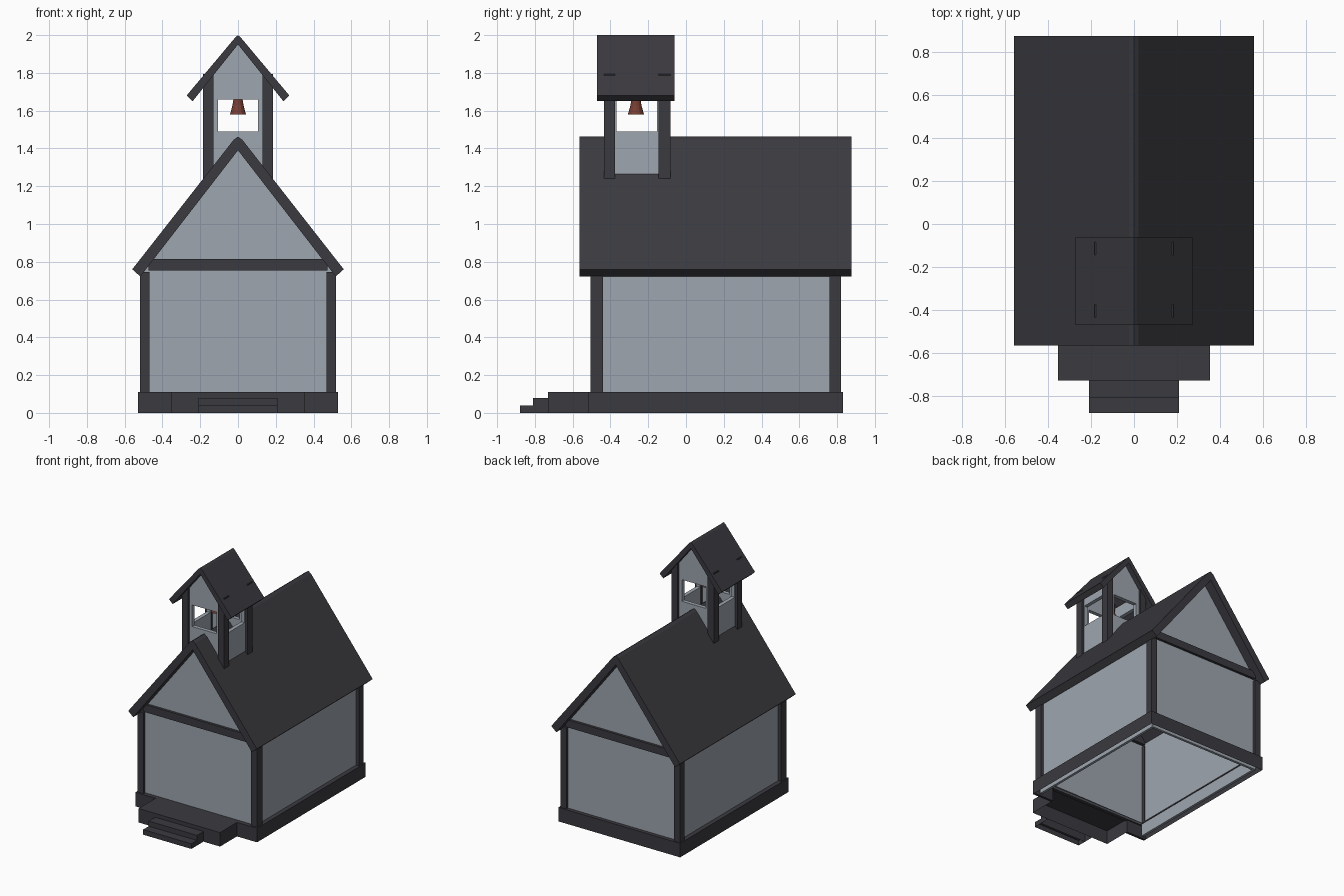
import bpy, bmesh, math
from mathutils import Vector

if "Cube" in bpy.data.objects:
    bpy.data.objects.remove(bpy.data.objects["Cube"])


def material(name, rgb):
    m = bpy.data.materials.new(name)
    m.diffuse_color = (*rgb, 1)
    m.use_nodes = True
    m.node_tree.nodes["Principled BSDF"].inputs["Base Color"].default_value = m.diffuse_color
    return m


DARK = material("charcoal wood", (0.043, 0.041, 0.049))
WALL = material("grey plaster", (0.34, 0.38, 0.43))
BELL = material("red bronze", (0.18, 0.047, 0.033))


def finish(name, bm, mat):
    me = bpy.data.meshes.new(name)
    bm.to_mesh(me)
    bm.free()
    me.materials.append(mat)
    ob = bpy.data.objects.new(name, me)
    bpy.context.collection.objects.link(ob)
    return ob


def box(name, x, y, z, mat, drop=()):
    """Box from ranges; faces whose normals are in drop are left open."""
    bm = bmesh.new()
    bmesh.ops.create_cube(bm, size=1)
    bm.normal_update()
    gone = [f for f in bm.faces if any(f.normal.dot(Vector(d)) > 0.9 for d in drop)]
    bmesh.ops.delete(bm, geom=gone, context='FACES')
    for v in bm.verts:
        v.co = [r[0] if c < 0 else r[1] for c, r in zip(v.co, (x, y, z))]
    return finish(name, bm, mat)


def prism(name, outline, y0, y1, mat):
    """Extrude an x-z outline along y."""
    bm = bmesh.new()
    face = bm.faces.new([bm.verts.new((x, y0, z)) for x, z in outline])
    res = bmesh.ops.extrude_face_region(bm, geom=[face])
    for v in res["geom"]:
        if isinstance(v, bmesh.types.BMVert):
            v.co.y = y1
    bmesh.ops.recalc_face_normals(bm, faces=bm.faces)
    return finish(name, bm, mat)


def mirrored(points):
    """Right half of an outline plus its mirror image."""
    return points + [(-x, z) for x, z in reversed(points) if abs(x) > 1e-6]


def roof(name, apex, ridge, eave, lip, inner, y0, y1):
    out = [eave, ridge, apex, (-ridge[0], ridge[1]), (-eave[0], eave[1])]
    prism(name, out + [(-lip[0], lip[1]), (0, inner), lip], y0, y1, DARK)


DOWN, UP, FRONT, BACK = (0, 0, -1), (0, 0, 1), (0, -1, 0), (0, 1, 0)

# Hollow plinth with a narrow top ledge
box("plinth", (-.53, .53), (-.52, .83), (0, .11), DARK, (DOWN, UP, FRONT))
for s, side in ((-1, "left"), (1, "right")):
    xs = sorted((s * .47, s * .53))
    box(f"{side}_ledge", xs, (-.52, .83), (.1, .11), DARK)
    box(f"{side}_plinth_front", sorted((s * .355, s * .53)), (-.52, -.50), (0, .11), DARK)
box("front_ledge", (-.47, .47), (-.52, -.465), (.1, .11), DARK)
box("back_ledge", (-.47, .47), (.78, .83), (.1, .11), DARK)

# Porch and steps, open below
box("porch", (-.355, .355), (-.73, -.52), (0, .11), DARK, (DOWN, BACK))
box("upper_step", (-.21, .21), (-.81, -.73), (0, .08), DARK, (DOWN, BACK))
box("lower_step", (-.21, .21), (-.88, -.81), (0, .04), DARK, (DOWN, BACK))

# House walls
for s, side in ((-1, "left"), (1, "right")):
    box(f"{side}_wall", sorted((s * .475, s * .495)), (-.48, .795), (0.002, .765), WALL)
for y, end, z0 in ((-.485, "front", .1), (.78, "back", .002)):
    prism(f"{end}_wall", [(-.49, z0), (.49, z0), (.49, .77), (0, 1.405), (-.49, .77)],
          y, y + .02, WALL)

# Corner posts and gable beams
for y0, y1, end in ((-.505, -.44, "front"), (.76, .82, "back")):
    for s, side in ((-1, "left"), (1, "right")):
        box(f"{end}_{side}_post", sorted((s * .468, s * .52)), (y0, y1), (.1, .745), DARK)
    box(f"{end}_beam", (-.475, .475), (y0, y1), (.755, .815), DARK)

# Main roof
roof("main_roof", (0, 1.462), (.022, 1.447), (.56, .76), (.517, .722), 1.39, -.565, .875)

# Tower posts
for y0, y1, end in ((-.435, -.375, "front"), (-.145, -.083, "back")):
    for s, side in ((-1, "left"), (1, "right")):
        box(f"tower_{end}_{side}_post", sorted((s * .13, s * .184)), (y0, y1),
            (1.235, 1.793), DARK)

# Tower walls: low parapet, slim jambs beside the openings, panels above
for y, end in ((-.42, "front"), (-.13, "back")):
    ys = (y, y + .03)
    box(f"tower_{end}_parapet", (-.16, .16), ys, (1.22, 1.49), WALL)
    for s, side in ((-1, "left"), (1, "right")):
        box(f"tower_{end}_{side}_jamb", sorted((s * .105, s * .16)), ys, (1.49, 1.66), WALL)
    prism(f"tower_{end}_gable", [(-.16, 1.66), (.16, 1.66), (.16, 1.76), (0, 1.96), (-.16, 1.76)],
          *ys, WALL)
for s, side in ((-1, "left"), (1, "right")):
    xs = sorted((s * .135, s * .165))
    box(f"tower_{side}_parapet", xs, (-.40, -.12), (1.22, 1.49), WALL)
    box(f"tower_{side}_header", xs, (-.40, -.12), (1.66, 1.755), WALL)
    for y in (-.395, -.153):
        box(f"tower_{side}_jamb", xs, (y, y + .026), (1.49, 1.66), WALL)

# Tower roof
roof("tower_roof", (0, 2.0), (.015, 1.987), (.272, 1.68), (.24, 1.65), 1.95, -.47, -.06)

# Bell: revolved flared profile with a hanging rod
profile = [(.034, 1.58), (.043, 1.58), (.038, 1.595), (.029, 1.63), (.024, 1.66),
           (.016, 1.675), (.006, 1.68), (.006, 1.94)]
bm = bmesh.new()
N = 12
rings = [[bm.verts.new((r * math.cos(2 * math.pi * i / N),
                        -.265 + r * math.sin(2 * math.pi * i / N), z)) for i in range(N)]
         for r, z in profile]
for a, b in zip(rings, rings[1:]):
    for i in range(N):
        j = (i + 1) % N
        bm.faces.new((a[i], a[j], b[j], b[i]))
bm.faces.new(list(reversed(rings[0])))
finish("bell", bm, BELL)
